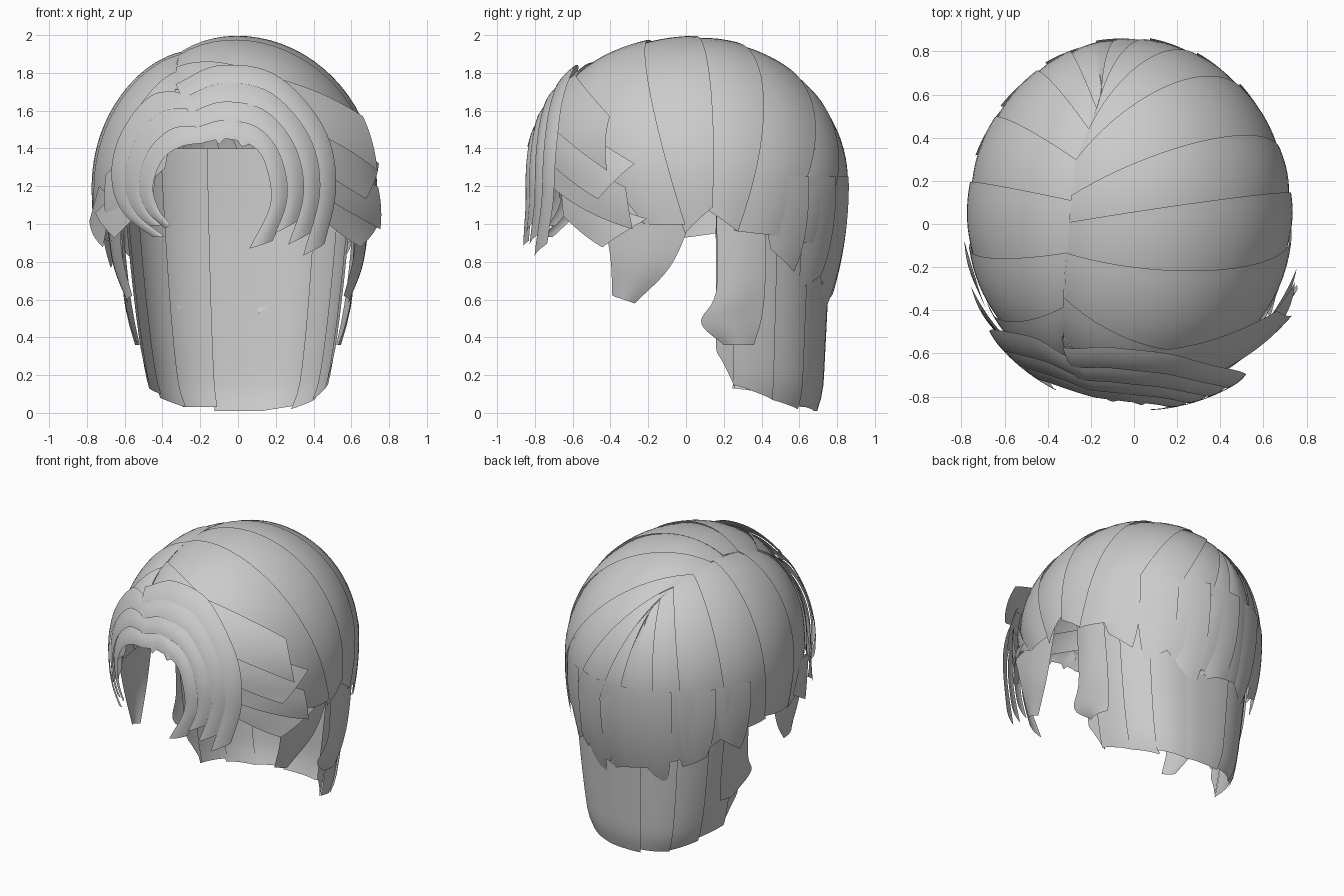
import bpy, bmesh
from math import sin, cos, pi, radians, sqrt, asin
from mathutils import Vector

if "Cube" in bpy.data.objects:
    bpy.data.objects.remove(bpy.data.objects["Cube"])

GREY = (0.6, 0.6, 0.6, 1)
hair = bpy.data.materials.new("grey_hair")
hair.use_nodes = True
hair.diffuse_color = GREY
hair.node_tree.nodes["Principled BSDF"].inputs["Base Color"].default_value = GREY


def sheet(name, fn, ns=6, nt=20):
    """Smooth sheet from fn(s across, t along)."""
    bm = bmesh.new()
    g = [[bm.verts.new(fn(i / ns, j / nt)) for j in range(nt + 1)] for i in range(ns + 1)]
    for i in range(ns):
        for j in range(nt):
            f = bm.faces.new((g[i][j], g[i][j + 1], g[i + 1][j + 1], g[i + 1][j]))
            f.smooth = True
    me = bpy.data.meshes.new(name)
    bm.to_mesh(me)
    bm.free()
    me.materials.append(hair)
    ob = bpy.data.objects.new(name, me)
    bpy.context.collection.objects.link(ob)


def spline(pts, t):
    """Point on a smooth curve through pts."""
    p = [Vector(q) for q in pts]
    p = [2 * p[0] - p[1]] + p + [2 * p[-1] - p[-2]]
    n = len(p) - 3
    i = min(int(t * n), n - 1)
    u = t * n - i
    a, b, c, d = p[i:i + 4]
    return 0.5 * (2 * b + (c - a) * u + (2 * a - 5 * b + 4 * c - d) * u * u
                  + (3 * b - a - 3 * c + d) * u ** 3)


# Head shape: unit directions mapped to a dome, fuller above the forehead
RX, RY, RZ, CX, CY, CZ = 0.755, 0.83, 0.8, -0.02, 0.03, 1.2


def aim(az, z):
    e = asin(max(-1, min(1, (z - CZ) / RZ)))
    a = radians(az)
    return Vector((cos(e) * sin(a), -cos(e) * cos(a), sin(e)))


def part(x, y):
    u, v = (x - CX) / RX, (y - CY) / RY
    return Vector((u, v, sqrt(max(0.02, 1 - u * u - v * v)))).normalized()


def dome(d, r):
    h = Vector((d.x, d.y))
    if d.z < 0:
        h = h.normalized() * (1 - 0.21 * d.z * d.z)
    elif d.y < 0:
        r *= 1 + 0.17 * d.y * d.y * d.z
    return Vector((CX + RX * r * h.x, CY + RY * r * h.y, CZ + RZ * d.z * (r if d.z > 0 else 1)))


def dome_lock(name, a0, a1, b0, b1, r=0.985, lap=0.016, flare=0.0, jag=0.06, dent=0.0, taper=0.0):
    def fn(s, t):
        w = s * 1.1 - 0.05
        w = 0.5 + (w - 0.5) * (1 - taper * t ** 3)
        k = t * (1 - jag * (s if jag > 0 else s - 1))
        d = a0.slerp(a1, k).lerp(b0.slerp(b1, k), w).normalized()
        rr = r + lap * s + 0.008 * sin(pi * s) * t + flare * t * t - dent * (1 - t) ** 9
        return dome(d, rr)
    sheet(name, fn, 8, 26)


# Crown locks: parting point, then azimuth and height of the hem
LEFT = [(-.31, -.62, 38, 1.2), (-.33, -.52, 58, 1.08), (-.33, -.35, 72, 1.0), (-.32, -.15, 88, .95),
        (-.31, 0, 97, .98), (-.30, .13, 107, .96), (-.28, .3, 122, .9),
        (-.22, .45, 140, .84), (-.18, .55, 155, .68), (-.16, .6, 172, .62), (-.15, .62, 190, .6)]
RIGHT = [(-.31, -.62, -40, 1.15), (-.33, -.4, -62, 1.02), (-.32, -.15, -82, .92),
         (-.3, .1, -100, .92), (-.28, .3, -120, .85), (-.22, .45, -140, .76),
         (-.18, .55, -155, .68), (-.15, .62, -170, .6)]
for side, rows in (("left", LEFT), ("right", RIGHT)):
    for i in range(len(rows) - 1):
        a, b = rows[i], rows[i + 1]
        dome_lock(f"crown_lock_{side}_{i + 1}", part(*a[:2]), aim(*a[2:]), part(*b[:2]), aim(*b[2:]),
                  jag=(0.06, -0.05, 0.03)[i % 3], dent=0.035)

# Side tufts swept back over the temples: azimuth and height at both ends
TUFTS = [(12, 1.75, 66, 1.45, 5, 1.58, 62, 1.28, .12), (14, 1.58, 70, 1.3, 20, 1.38, 64, 1.1, .08),
         (28, 1.42, 74, 1.14, 30, 1.2, 70, .98, .09), (34, 1.22, 74, 1.02, 36, 1.05, 62, .86, .07),
         (-25, 1.5, -66, 1.2, -28, 1.3, -60, 1.02, .03), (-32, 1.32, -68, 1.05, -34, 1.15, -58, .9, .05),
         (-70, 1.2, -84, .98, -58, 1.15, -66, .88, .03)]
for i, (a, az, b, bz, c, cz, d, dz, fl) in enumerate(TUFTS):
    dome_lock(f"temple_tuft_{i + 1}", aim(a, az), aim(b, bz), aim(c, cz), aim(d, dz),
              r=1.005, flare=fl, jag=0.15 if i % 2 else -0.15)

# Pointed wisps along the back hem
for i, (az, z) in enumerate([(128, .74), (146, .62), (163, .52), (182, .56), (201, .54), (222, .64), (240, .76)]):
    dome_lock(f"back_wisp_{i + 1}", aim(az - 9, 1.25), aim(az - 9, z + .05), aim(az + 9, 1.25), aim(az + 9, z),
              r=0.99, lap=0.02, jag=0.2 if i % 2 else -0.2, taper=0.4)


# Fringe: nested ribbons between an inner and an outer swoop
def brow(p, lift):
    x, z = p
    q = 1 - ((x - .03) / .88) ** 2 - (max(0, z - CZ) / .9) ** 2
    return Vector((x, CY - (RY * 1.055 + lift) * sqrt(max(.05, q)), z))


def swoop(name, inner, outer, n):
    for k in range(n):
        end = (1, .93, .97, 1)[k % 4]

        def fn(s, t):
            w = (k + s * 1.06) / n
            u = t * (end - 0.04 * s)
            p = spline(inner, u).lerp(spline(outer, u), min(w, 1))
            return brow(p, 0.015 * (1 - s) + 0.01 * sin(pi * s))
        sheet(f"{name}_{k + 1}", fn, 6, 32)


swoop("fringe_left", [(-.19, 1.43), (-.06, 1.45), (.08, 1.41), (.15, 1.3), (.17, 1.1), (.06, .87)],
      [(-.33, 1.74), (-.1, 1.84), (.2, 1.79), (.45, 1.52), (.52, 1.2), (.44, .82)], 4)
swoop("fringe_right", [(-.17, 1.43), (-.3, 1.41), (-.4, 1.34), (-.45, 1.2), (-.42, 1.08), (-.36, 1.0)],
      [(-.26, 1.7), (-.46, 1.68), (-.62, 1.48), (-.67, 1.25), (-.6, 1.05), (-.36, .87)], 3)
swoop("fringe_curl", [(-.1, 1.42), (-.06, 1.46), (-.02, 1.46), (.02, 1.41)],
      [(-.16, 1.5), (-.1, 1.55), (.02, 1.54), (.07, 1.41)], 1)


# Nape: long under-layer wrapped round the neck
def nape(az, z, r):
    a = radians(az)
    sx = (abs(sin(a)) ** .8) * (1 if a > 0 else -1)
    x = (.405 + .18 * sqrt(max(z, 0))) * r * sx
    tuck = 0.06 * max(0, 1 - z / .18) ** 2
    y = .15 + (.57 + .05 * min(z, 1) - tuck * .5) * r * abs(cos(a)) ** .8
    return Vector((x * (1 - tuck), y, z))


NAPE = [(-90, .34), (-83, .13), (-62, .08), (-38, .03), (-12, .01), (14, .01), (40, .02), (62, .07), (83, .13), (90, .34)]
for i in range(len(NAPE) - 1):
    (a, za), (b, zb) = NAPE[i], NAPE[i + 1]
    top = 1.4 if abs(a + b) < 110 else 1.15

    def fn(s, t):
        z = top + (za + (zb - za) * s + (0.02 * s if i % 2 else 0) - top) * t
        return nape(a + (b - a) * (s * 1.08 - .04), z, 0.99 + 0.02 * (s if i > 4 else 1 - s))
    sheet(f"nape_lock_{i + 1}", fn, 8, 20)


# Paired sideburns and the loose locks at the nape's front edge
def ribbon(name, edge_a, edge_b):
    for side, m in (("left", 1), ("right", -1)):
        def fn(s, t):
            p = spline(edge_a, t).lerp(spline(edge_b, t), s)
            return Vector((m * (p.x + 0.02 * sin(pi * s)), p.y, p.z))
        sheet(f"{name}_{side}", fn)


ribbon("sideburn", [(.63, -.44, 1.05), (.61, -.4, .82), (.56, -.39, .62)],
       [(.7, .04, 1.05), (.66, -.08, .78), (.58, -.27, .58)])
ribbon("neck_lock", [(.62, .16, 1.1), (.6, .16, .65), (.57, .08, .48), (.53, .2, .36)],
       [(.62, .42, 1.1), (.58, .42, .7), (.55, .4, .5), (.52, .36, .36)])
